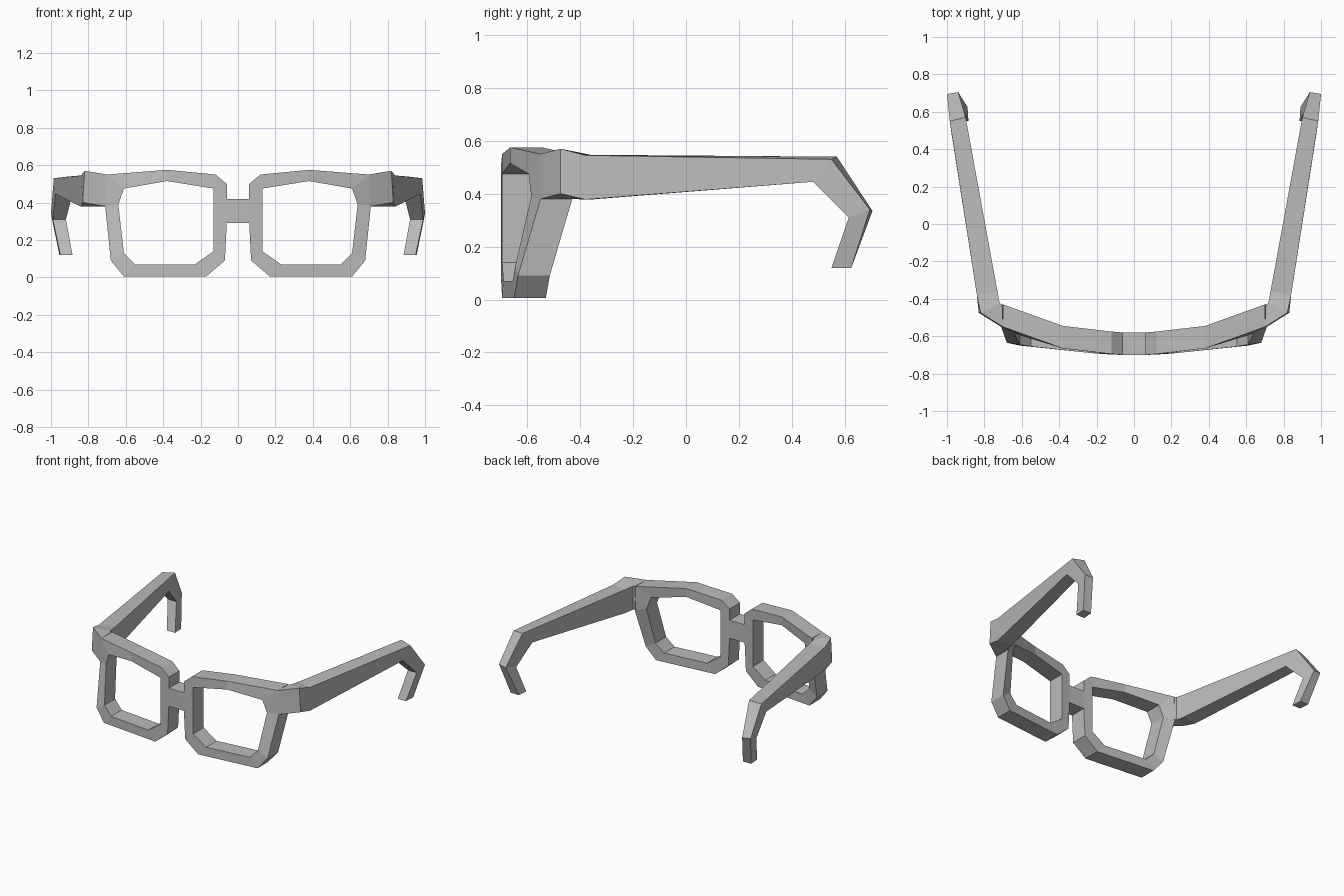
import bpy, bmesh

cube = bpy.data.objects.get("Cube")
if cube:
    bpy.data.objects.remove(cube, do_unlink=True)

grey = bpy.data.materials.new("frame grey")
grey.use_nodes = True
colour = (0.5, 0.5, 0.5, 1)
grey.diffuse_color = colour
grey.node_tree.nodes["Principled BSDF"].inputs["Base Color"].default_value = colour


def loft(name, sections, closed=False):
    """Skin equal-sized cross-sections, then mirror the part across x = 0."""
    bm = bmesh.new()
    rings = [[bm.verts.new(p) for p in s] for s in sections]
    n = len(rings[0])
    pairs = list(zip(rings, rings[1:]))
    if closed:
        pairs.append((rings[-1], rings[0]))
    else:
        bm.faces.new(rings[0])
        bm.faces.new(rings[-1])
    for a, b in pairs:
        for i in range(n):
            j = (i + 1) % n
            bm.faces.new((a[i], a[j], b[j], b[i]))
    bmesh.ops.remove_doubles(bm, verts=bm.verts, dist=0.0005)
    bmesh.ops.recalc_face_normals(bm, faces=bm.faces)
    mesh = bpy.data.meshes.new(name)
    bm.to_mesh(mesh)
    bm.free()
    mesh.materials.append(grey)
    obj = bpy.data.objects.new(name, mesh)
    bpy.context.collection.objects.link(obj)
    obj.modifiers.new("Mirror", "MIRROR").use_clip = True
    return obj


# Lens rims: outer x, z, front y, then inner x, z, front y
rim = [
    (.06, .29, -.70, .13, .29, -.695),
    (.06, .42, -.70, .13, .42, -.695),
    (.06, .50, -.70, .13, .475, -.695),
    (.12, .55, -.695, .13, .475, -.695),
    (.38, .575, -.665, .38, .515, -.665),
    (.70, .55, -.55, .61, .475, -.595),
    (.71, .38, -.55, .64, .39, -.585),
    (.68, .09, -.635, .61, .13, -.645),
    (.61, .005, -.65, .55, .07, -.655),
    (.17, .005, -.695, .23, .07, -.69),
    (.07, .09, -.70, .13, .14, -.695),
]
depth = 0.12
loft("lens_rims", [[(ox, oy, oz), (ix, iy, iz), (ix, iy + depth, iz), (ox, oy + depth, oz)]
                   for ox, oz, oy, ix, iz, iy in rim], closed=True)

# Nose bridge: half of a bar, mirrored
loft("nose_bridge", [[(x, -.70, .29), (x, -.58, .29), (x, -.58, .42), (x, -.70, .42)]
                     for x in (0, .062)])

# Hinge corners and arms: outer top, inner top, inner bottom, outer bottom
loft("temple_arms", [
    [(.70, -.55, .55), (.705, -.43, .55), (.705, -.43, .38), (.71, -.55, .38)],
    [(.82, -.475, .57), (.718, -.425, .55), (.718, -.425, .38), (.83, -.475, .40)],
    [(.84, -.38, .545), (.73, -.36, .547), (.73, -.36, .378), (.84, -.38, .378)],
    [(.985, .55, .53), (.90, .57, .54), (.885, .48, .445), (.975, .48, .445)],
    [(1.0, .695, .34), (.94, .705, .335), (.92, .615, .31), (.99, .615, .31)],
    [(.955, .625, .12), (.89, .625, .12), (.885, .55, .12), (.95, .55, .12)],
])
